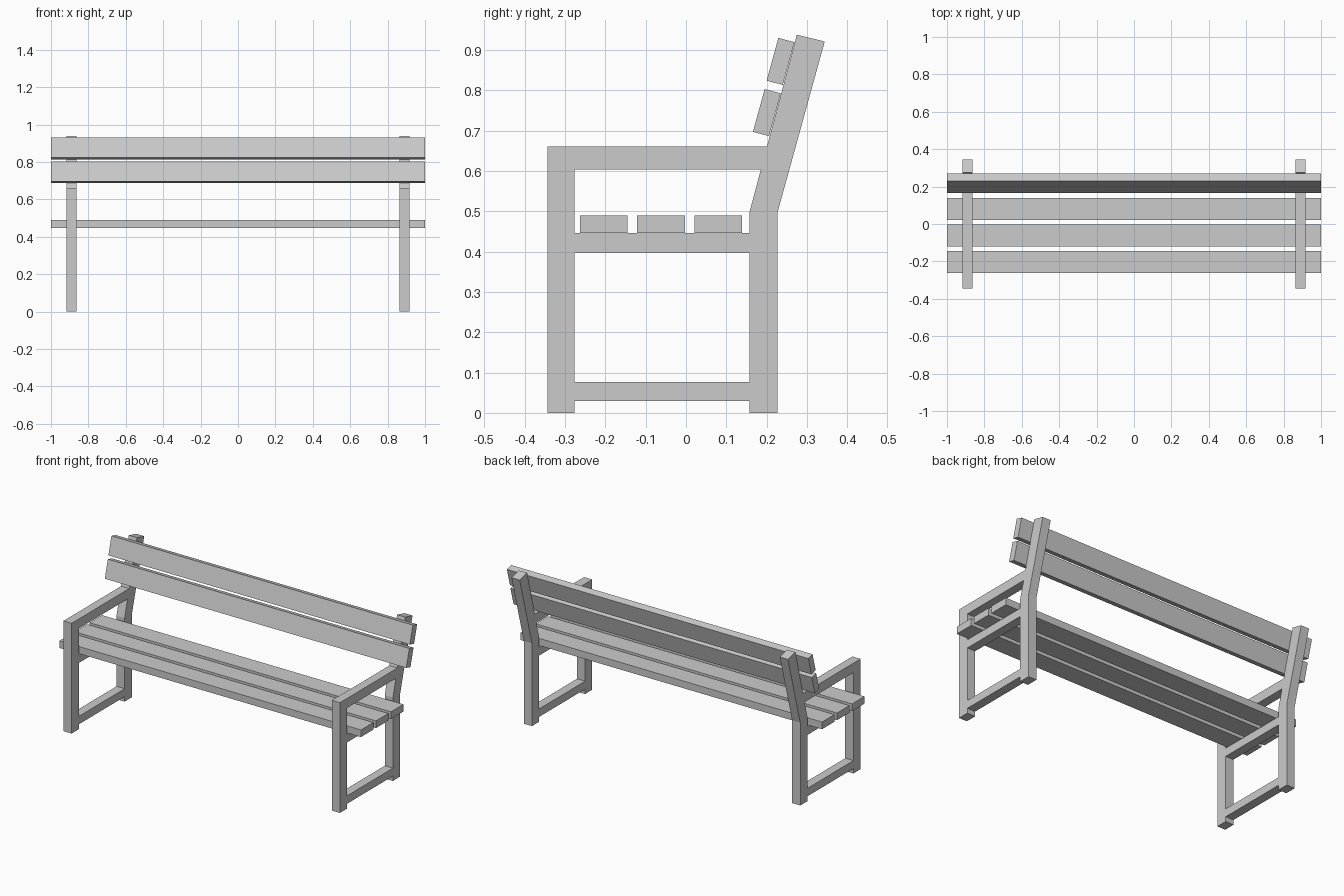
import bpy
import bmesh

if "Cube" in bpy.data.objects:
    bpy.data.objects.remove(bpy.data.objects["Cube"])


def extrude_profile(name, profile, x0, x1):
    """Extrude a side profile of (y, z) points from x0 to x1."""
    bm = bmesh.new()
    face = bm.faces.new([bm.verts.new((x0, y, z)) for y, z in profile])
    ext = bmesh.ops.extrude_face_region(bm, geom=[face], use_keep_orig=True)
    verts = [g for g in ext["geom"] if isinstance(g, bmesh.types.BMVert)]
    bmesh.ops.translate(bm, verts=verts, vec=(x1 - x0, 0, 0))
    bmesh.ops.recalc_face_normals(bm, faces=bm.faces[:])
    mesh = bpy.data.meshes.new(name)
    bm.to_mesh(mesh)
    bm.free()
    obj = bpy.data.objects.new(name, mesh)
    bpy.context.collection.objects.link(obj)
    return obj


def rect(y0, y1, z0, z1):
    return [(y0, z0), (y1, z0), (y1, z1), (y0, z1)]


# Side frames: legs, armrest and rails, repeated left and right
frame_parts = {
    "front_leg": rect(-0.344, -0.276, 0, 0.661),
    "back_leg": [(0.158, 0), (0.227, 0), (0.227, 0.497), (0.344, 0.921),
                 (0.275, 0.938), (0.158, 0.5)],
    "armrest": [(-0.276, 0.604), (0.186, 0.604), (0.201, 0.661), (-0.276, 0.661)],
    "seat_rail": rect(-0.276, 0.158, 0.397, 0.446),
    "foot_rail": rect(-0.276, 0.158, 0.029, 0.077),
}
for side, centre in (("left", -0.89), ("right", 0.89)):
    for name, profile in frame_parts.items():
        extrude_profile(f"{name}_{side}", profile, centre - 0.027, centre + 0.027)

# Seat slats
for i, y in enumerate((-0.204, -0.062, 0.08)):
    extrude_profile(f"seat_slat_{i + 1}", rect(y - 0.059, y + 0.059, 0.446, 0.489), -1, 1)

# Backrest slats, leaning with the back legs
for i, (y, z) in enumerate(((0.166, 0.697), (0.2, 0.824))):
    along, across = (0.029, 0.106), (0.04, -0.0105)
    profile = [(y, z), (y + across[0], z + across[1]),
               (y + across[0] + along[0], z + across[1] + along[1]),
               (y + along[0], z + along[1])]
    extrude_profile(f"back_slat_{i + 1}", profile, -1, 1)
